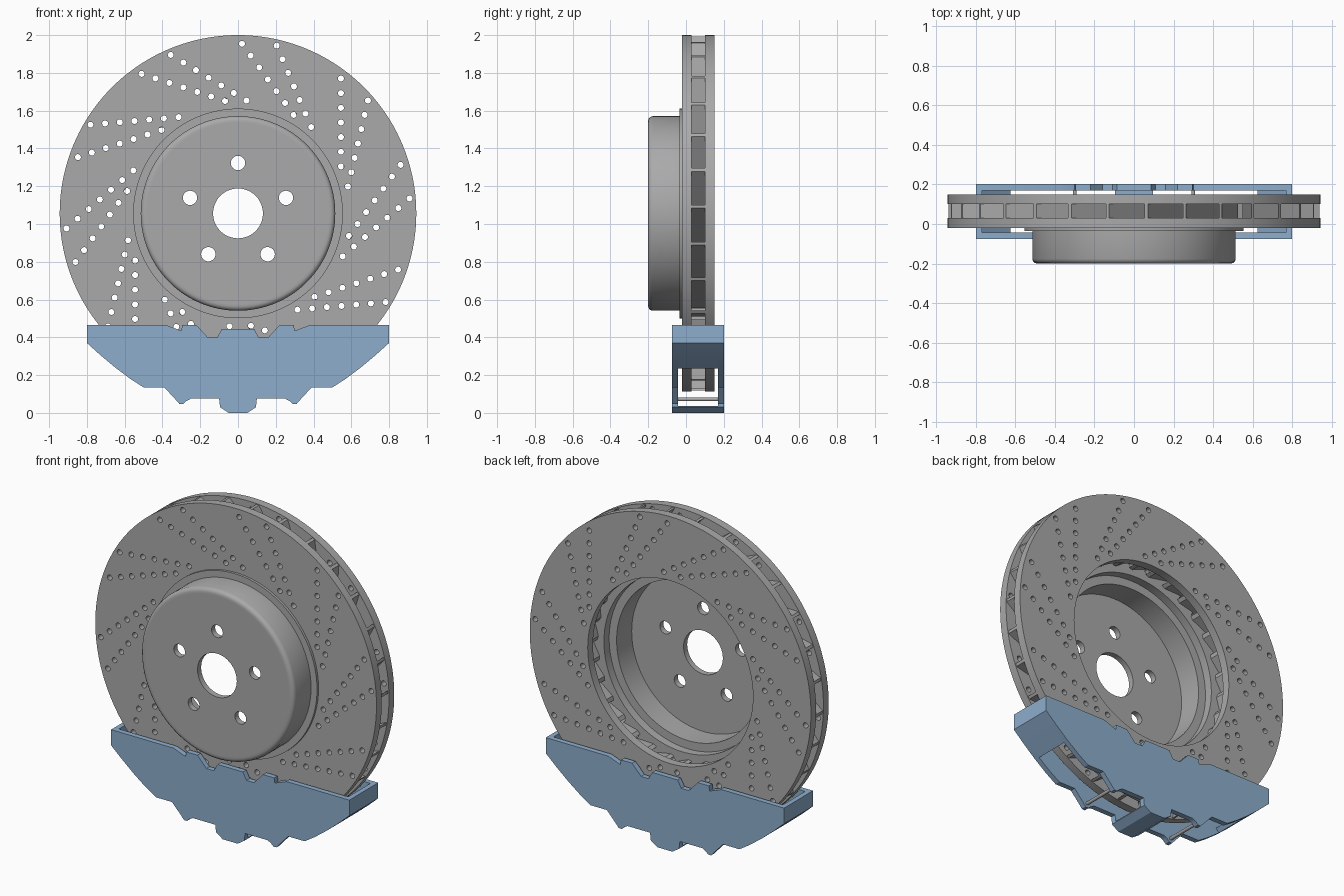
import bpy, bmesh, math
from mathutils import Matrix, Vector

cube = bpy.data.objects.get("Cube")
if cube:
    bpy.data.objects.remove(cube, do_unlink=True)

AXLE_Z = 1.056
DISC_R = 0.944


def material(name, rgb):
    m = bpy.data.materials.new(name)
    m.use_nodes = True
    m.diffuse_color = (*rgb, 1)
    bsdf = next(n for n in m.node_tree.nodes if n.type == 'BSDF_PRINCIPLED')
    bsdf.inputs["Base Color"].default_value = (*rgb, 1)
    return m


steel = material("steel grey", (0.40, 0.40, 0.40))
blue = material("caliper blue", (0.27, 0.42, 0.61))


def finish(name, mesh, mat):
    """Clean a mesh, link it and shade it smooth with sharp edges."""
    bm = bmesh.new()
    bm.from_mesh(mesh)
    bmesh.ops.remove_doubles(bm, verts=bm.verts, dist=1e-5)
    bmesh.ops.recalc_face_normals(bm, faces=bm.faces)
    bm.to_mesh(mesh)
    bm.free()
    mesh.materials.clear()
    mesh.materials.append(mat)
    obj = bpy.data.objects.new(name, mesh)
    bpy.context.collection.objects.link(obj)
    bpy.ops.object.select_all(action='DESELECT')
    obj.select_set(True)
    bpy.context.view_layer.objects.active = obj
    bpy.ops.object.shade_smooth_by_angle(angle=math.radians(32))
    return obj


def plate(name, outlines, y0, y1, mat, z=0.0):
    """Extrude x-z outlines from y0 to y1; inner outlines become holes."""
    curve = bpy.data.curves.new(name, 'CURVE')
    curve.dimensions = '2D'
    curve.fill_mode = 'BOTH'
    curve.extrude = (y1 - y0) / 2
    for pts in outlines:
        s = curve.splines.new('POLY')
        s.points.add(len(pts) - 1)
        for p, (px, pz) in zip(s.points, pts):
            p.co = (px, pz, 0, 1)
        s.use_cyclic_u = True
    temp = bpy.data.objects.new(name + "_curve", curve)
    bpy.context.collection.objects.link(temp)
    deps = bpy.context.evaluated_depsgraph_get()
    mesh = bpy.data.meshes.new_from_object(temp.evaluated_get(deps))
    bpy.data.objects.remove(temp, do_unlink=True)
    bpy.data.curves.remove(curve)
    mesh.transform(Matrix.Translation((0, (y0 + y1) / 2, z))
                   @ Matrix.Rotation(math.pi / 2, 4, 'X'))
    return finish(name, mesh, mat)


def circle(r, n, cx=0.0, cz=0.0):
    return [(cx + r * math.cos(math.tau * i / n), cz + r * math.sin(math.tau * i / n))
            for i in range(n)]


def turn(pts, degrees):
    c, s = math.cos(math.radians(degrees)), math.sin(math.radians(degrees))
    return [(x * c - z * s, x * s + z * c) for x, z in pts]


def lathe(name, profile, mat, z, steps=128):
    """Spin a closed (radius, y) profile around the y axis."""
    bm = bmesh.new()
    vs = [bm.verts.new((r, y, 0)) for r, y in profile]
    es = [bm.edges.new((vs[i], vs[(i + 1) % len(vs)])) for i in range(len(vs))]
    bmesh.ops.spin(bm, geom=vs + es, cent=(0, 0, 0), axis=(0, 1, 0),
                   angle=math.tau, steps=steps)
    mesh = bpy.data.meshes.new(name)
    bm.to_mesh(mesh)
    bm.free()
    mesh.transform(Matrix.Translation((0, 0, z)))
    return finish(name, mesh, mat)


# Drilled holes: two slanted rows of seven, repeated ten times
rows = [(Vector((0.545, 0.714)), Vector((0.545, 0.249))),
        (Vector((0.688, 0.598)), Vector((0.582, 0.142)))]
centres = [tuple(a.lerp(b, i / 6)) for a, b in rows for i in range(7)]
drilled = [circle(0.016, 14, *c) for k in range(10) for c in turn(centres, 36 * k)]

# Two friction rings
for name, bore, y0, y1 in (("front_friction_ring", 0.53, -0.02, 0.03),
                           ("rear_friction_ring", 0.555, 0.10, 0.15)):
    plate(name, [circle(DISC_R, 160), circle(bore, 128)] + drilled, y0, y1, steel, AXLE_Z)

# Slanted cooling vanes between the rings
vane = [(0.538, 0.18), (0.552, 0.16), (0.552, 0.76), (0.538, 0.77)]
plate("cooling_vanes", [turn(vane, 12 * k - 4.3) for k in range(30)],
      0.03, 0.10, steel, AXLE_Z)

# Hat: rounded wall with flange, and a face with bolt holes
lathe("hat_wall", [(0.48, -0.2), (0.492, -0.2), (0.502, -0.197), (0.511, -0.189),
                   (0.515, -0.177), (0.515, -0.035), (0.555, -0.035),
                   (0.555, -0.02), (0.48, -0.02)], steel, AXLE_Z)
bolts = [circle(0.038, 24, *turn([(0, 0.267)], 72 * k)[0]) for k in range(5)]
plate("hat_face", [circle(0.48, 128), circle(0.132, 48)] + bolts, -0.2, -0.165, steel, AXLE_Z)

# Caliper side plates, mirrored from half an outline
half = [(0.085, 0.445), (0.11, 0.4), (0.16, 0.4), (0.22, 0.465), (0.295, 0.465),
        (0.30, 0.435), (0.38, 0.465), (0.8, 0.465), (0.8, 0.37), (0.73, 0.307),
        (0.65, 0.24), (0.57, 0.18), (0.5, 0.135), (0.39, 0.135), (0.33, 0.07),
        (0.31, 0.047), (0.29, 0.047), (0.275, 0.062), (0.25, 0.075), (0.1, 0.075),
        (0.095, 0.03), (0.05, 0.0)]
outline = half + [(-x, z) for x, z in reversed(half)]
plate("caliper_front_plate", [outline], -0.075, -0.043, blue)
plate("caliper_rear_plate", [outline], 0.17, 0.202, blue)

# Caliper end walls, bridge and pins between the plates
wall = [(0.8, 0.465), (0.8, 0.37), (0.73, 0.307), (0.645, 0.236),
        (0.625, 0.26), (0.71, 0.33), (0.77, 0.385), (0.77, 0.465)]
for side, s in (("left", 1), ("right", -1)):
    plate(side + "_caliper_wall", [[(s * x, z) for x, z in wall]], -0.043, 0.17, blue)
    plate(side + "_pad_pin", [circle(0.01, 16, s * 0.3, 0.072)], -0.043, 0.17, steel)
bridge = [(0.05, 0.0), (0.095, 0.03), (0.095, 0.036),
          (-0.095, 0.036), (-0.095, 0.03), (-0.05, 0.0)]
plate("caliper_bridge", [bridge], -0.043, 0.17, blue)
